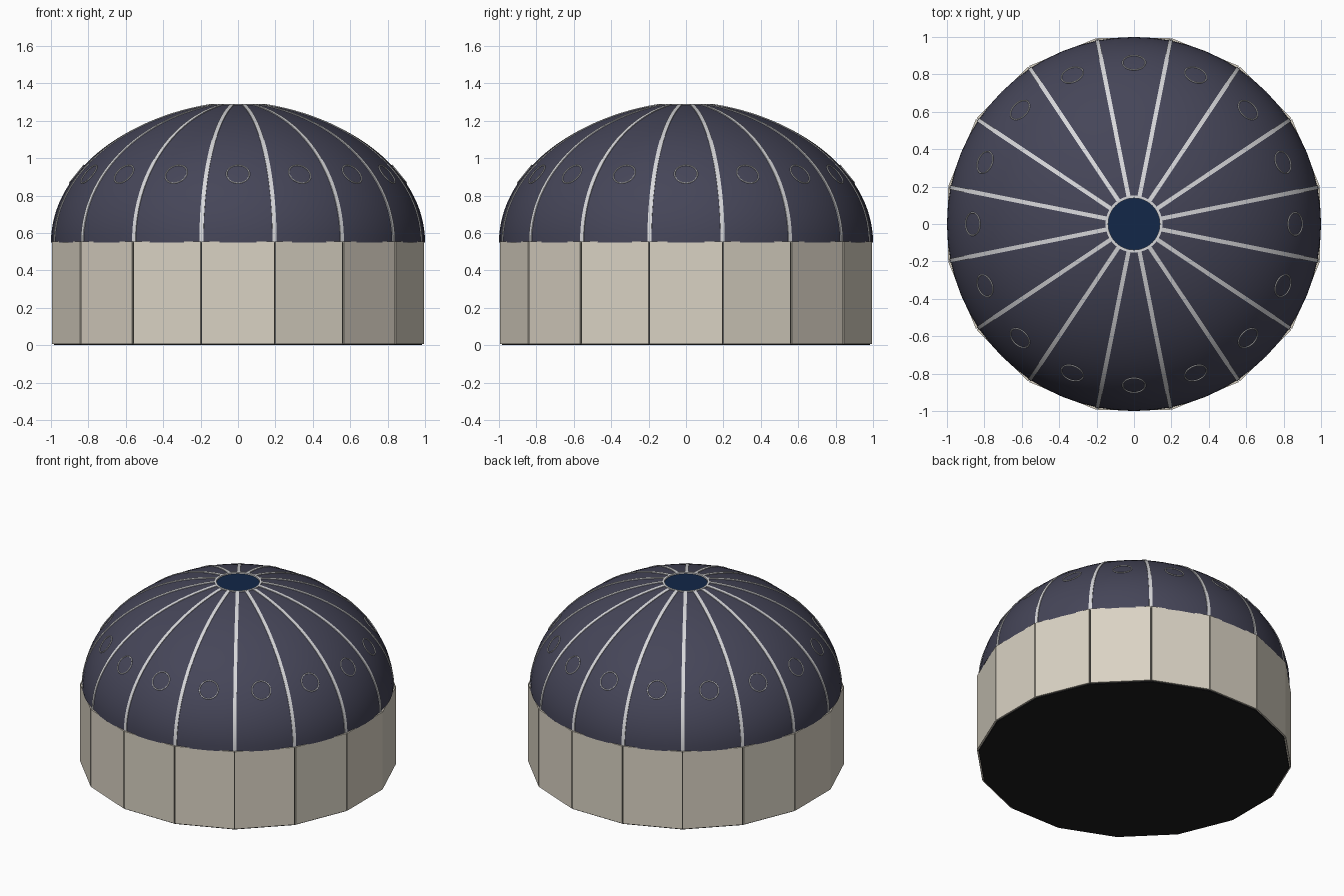
import bpy, bmesh, math
from mathutils import Matrix, Vector

old = bpy.data.objects.get("Cube")
if old:
    bpy.data.objects.remove(old, do_unlink=True)

SIDES = 16
STEP = math.tau / SIDES
APOTHEM = 0.995          # drum wall distance
BASE_Z = 0.55            # springing height of the dome
POINT, RISE = 0.1, 0.755  # pointedness and rise of the dome arc
END = math.acos((0.15 + POINT) / (1 + POINT))


def material(name, r, g, b):
    m = bpy.data.materials.new(name)
    m.use_nodes = True
    m.diffuse_color = (r, g, b, 1)
    bsdf = m.node_tree.nodes["Principled BSDF"]
    bsdf.inputs["Base Color"].default_value = (r, g, b, 1)
    bsdf.inputs["Roughness"].default_value = 0.8
    return m


cream = material("cream wall", 0.70, 0.65, 0.55)
navy = material("navy dome", 0.06, 0.06, 0.098)
silver = material("pale grey trim", 0.68, 0.68, 0.70)
blue = material("deep blue glass", 0.006, 0.02, 0.065)
black = material("black base", 0.012, 0.012, 0.013)
seam = material("dark seam", 0.05, 0.047, 0.04)


def finish(name, bm, mat, smooth=False):
    bmesh.ops.recalc_face_normals(bm, faces=bm.faces)
    mesh = bpy.data.meshes.new(name)
    bm.to_mesh(mesh)
    bm.free()
    mesh.materials.append(mat)
    ob = bpy.data.objects.new(name, mesh)
    bpy.context.collection.objects.link(ob)
    if smooth:
        bpy.ops.object.select_all(action='DESELECT')
        ob.select_set(True)
        bpy.context.view_layer.objects.active = ob
        bpy.ops.object.shade_smooth_by_angle(angle=math.radians(35))
    return ob


def arc(t):
    """Point and outward normal on the dome's section at angle t."""
    p = Vector((-POINT + (1 + POINT) * math.cos(t), 0, BASE_Z + RISE * math.sin(t)))
    n = Vector((math.cos(t) / (1 + POINT), 0, math.sin(t) / RISE)).normalized()
    return p, n


def lathe(name, profile, n, mat, closed=False, smooth=True):
    bm = bmesh.new()
    rings = [[bm.verts.new((r * math.cos(math.tau * k / n), r * math.sin(math.tau * k / n), z))
              for k in range(n)] for r, z in profile]
    pairs = list(zip(rings, rings[1:])) + ([(rings[-1], rings[0])] if closed else [])
    for a, b in pairs:
        for k in range(n):
            j = (k + 1) % n
            bm.faces.new((a[k], a[j], b[j], b[k]))
    return finish(name, bm, mat, smooth)


def prism(name, apothem, z0, z1, n, mat):
    """Solid upright prism with flat sides facing the axes."""
    bm = bmesh.new()
    r = apothem / math.cos(math.pi / n)
    place = Matrix.Translation((0, 0, (z0 + z1) / 2)) @ Matrix.Rotation(math.pi / n, 4, 'Z')
    bmesh.ops.create_cone(bm, cap_ends=True, segments=n, radius1=r, radius2=r,
                          depth=z1 - z0, matrix=place)
    return finish(name, bm, mat)


# Base plate and dark core that shows through the wall seams
prism("base_plate", 0.984, 0, 0.01, SIDES, black)
prism("wall_core", 0.986, 0.008, BASE_Z, SIDES, seam)

# Flat wall panels separated by narrow seams
bm = bmesh.new()
thick, low, high = 0.012, 0.007, 0.555
width = 2 * APOTHEM * math.tan(STEP / 2) - 0.008
for k in range(SIDES):
    m = (Matrix.Rotation(k * STEP, 4, 'Z')
         @ Matrix.Translation((APOTHEM - thick / 2, 0, (low + high) / 2))
         @ Matrix.Diagonal((thick, width, high - low, 1)))
    bmesh.ops.create_cube(bm, size=1, matrix=m)
finish("wall_panels", bm, cream)

# Dome shell
points = [arc(END * i / 28)[0] for i in range(29)]
lathe("dome", [(p.x, p.z) for p in points], 64, navy)

# Ribs that follow the dome above the wall corners
bm = bmesh.new()
half, proud = 0.011, 0.004
for k in range(SIDES):
    turn = Matrix.Rotation((k + 0.5) * STEP, 4, 'Z')
    last = None
    for i in range(29):
        p, n = arc(END * i / 28)
        section = [bm.verts.new(turn @ (p + n * h + Vector((0, s, 0))))
                   for h, s in ((-proud, -half), (proud, -half), (proud, half), (-proud, half))]
        if last:
            for j in range(4):
                q = (j + 1) % 4
                bm.faces.new((last[j], last[q], section[q], section[j]))
        else:
            bm.faces.new(section)
        last = section
    bm.faces.new(last)
finish("dome_ribs", bm, silver, smooth=True)

# Thin round porthole outlines, one in each dome bay
bm = bmesh.new()
p, n = arc(math.asin(0.365 / RISE))
up = n.cross(Vector((0, 1, 0)))
SEG, TUBE = 32, 6
for k in range(SIDES):
    turn = Matrix.Rotation(k * STEP, 4, 'Z')
    loops = []
    for i in range(SEG):
        a = math.tau * i / SEG
        out = up * math.sin(a) + Vector((0, 1, 0)) * math.cos(a)
        loop = []
        for j in range(TUBE):
            b = math.tau * j / TUBE
            v = p + out * (0.061 + 0.0035 * math.cos(b)) + n * 0.0035 * math.sin(b)
            loop.append(bm.verts.new(turn @ v))
        loops.append(loop)
    for i in range(SEG):
        a, b = loops[i], loops[(i + 1) % SEG]
        for j in range(TUBE):
            q = (j + 1) % TUBE
            bm.faces.new((a[j], a[q], b[q], b[j]))
finish("porthole_rings", bm, silver, smooth=True)

# Rim and glass of the round opening at the crown
lathe("crown_rim", [(0.138, 1.27), (0.138, 1.29), (0.152, 1.29), (0.152, 1.27)],
      64, silver, closed=True)
prism("crown_glass", 0.14, 1.272, 1.28, 64, blue)
